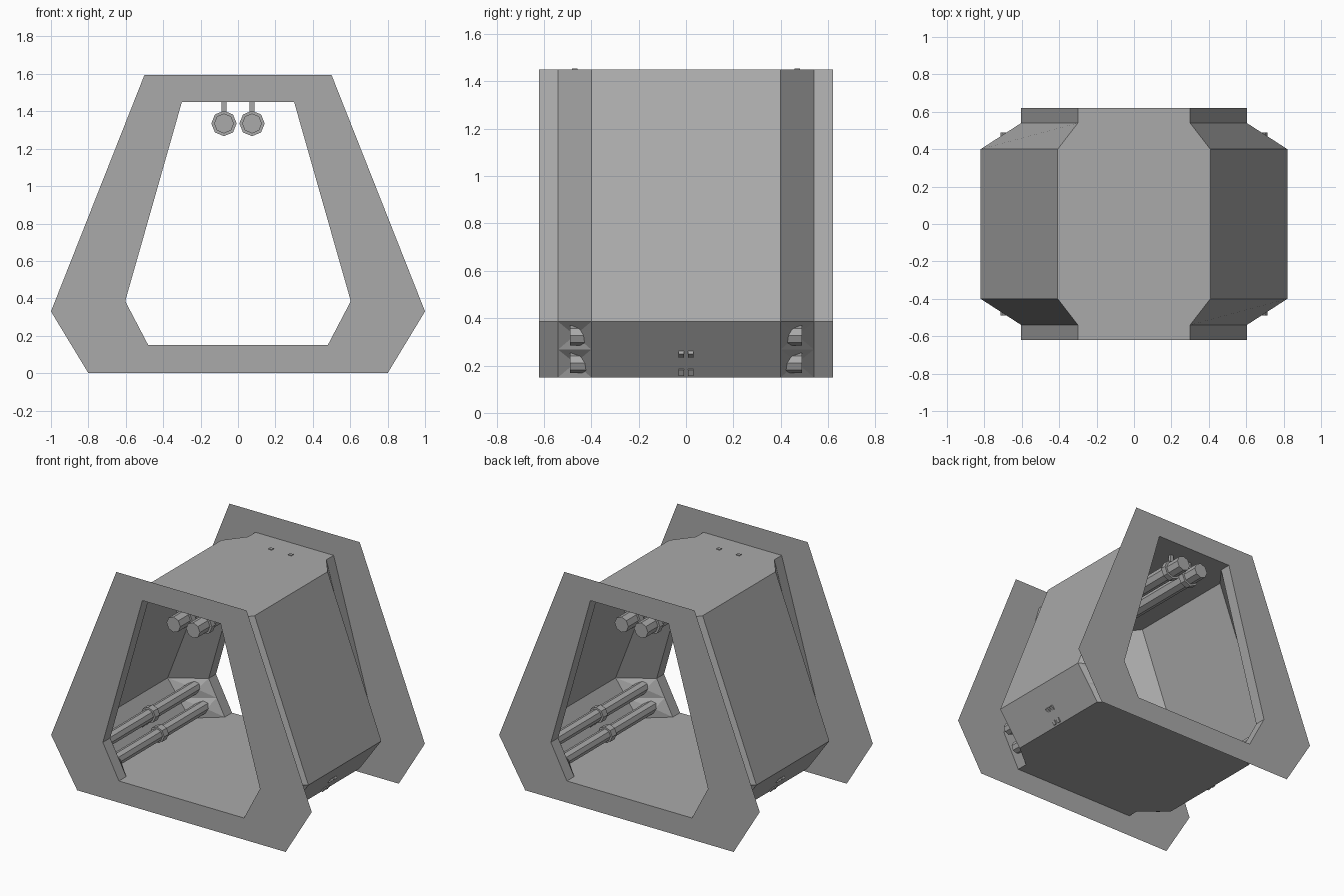
import bpy, bmesh
from mathutils import Vector

cube = bpy.data.objects.get("Cube")
if cube:
    bpy.data.objects.remove(cube, do_unlink=True)

grey = bpy.data.materials.new("plain grey")
grey.use_nodes = True
GREY = (0.4, 0.4, 0.4, 1)
grey.diffuse_color = GREY
grey.node_tree.nodes["Principled BSDF"].inputs["Base Color"].default_value = GREY


def finish(name, bm):
    me = bpy.data.meshes.new(name)
    bm.normal_update()
    bm.to_mesh(me)
    bm.free()
    me.materials.append(grey)
    ob = bpy.data.objects.new(name, me)
    bpy.context.collection.objects.link(ob)
    return ob


def hexagon(half):
    """Mirror three (x, z) points into a closed six-sided outline."""
    return half + [(-x, z) for x, z in reversed(half)]


OUTER = hexagon([(0.5, 1.595), (1.0, 0.33), (0.8, 0.0)])
INNER = hexagon([(0.3, 1.45), (0.603, 0.385), (0.48, 0.15)])
END, NECK, MID, WIDEN = 0.62, 0.54, 0.4, 1.36


def ring(bm, outline, y, widen=1.0):
    return [bm.verts.new((x * widen, y, z)) for x, z in outline]


def bridge(bm, a, b):
    n = len(a)
    return [bm.faces.new((a[i], a[(i + 1) % n], b[(i + 1) % n], b[i])) for i in range(n)]


# Flat end frames
for name, y in (("front_frame", -END), ("back_frame", END)):
    bm = bmesh.new()
    faces = bridge(bm, ring(bm, OUTER, y), ring(bm, INNER, y))
    bmesh.ops.recalc_face_normals(bm, faces=faces)
    bm.normal_update()
    if bm.faces[:][0].normal.y * y < 0:
        bmesh.ops.reverse_faces(bm, faces=bm.faces[:])
    finish(name, bm)

# Corridor shell, widened through the middle
bm = bmesh.new()
sections = [(-END, 1), (-NECK, 1), (-MID, WIDEN), (MID, WIDEN), (NECK, 1), (END, 1)]
rings = [ring(bm, INNER, y, w) for y, w in sections]
for a, b in zip(rings, rings[1:]):
    bridge(bm, a, b)
bmesh.ops.recalc_face_normals(bm, faces=bm.faces[:])

# Lower corner panels: halved, then dented inward around each pipe
corners = [f for f in bm.faces
           if MID < abs(f.calc_center_median().y) < NECK
           and f.calc_center_median().z < 0.3 and abs(f.calc_center_median().x) > 0.3]
slanted = {e for f in corners for e in f.edges
           if abs(e.verts[0].co.z - e.verts[1].co.z) > 0.1}
bmesh.ops.subdivide_edges(bm, edges=list(slanted), cuts=1)
for f in [f for f in bm.faces if len(f.verts) == 6 and MID < abs(f.calc_center_median().y) < NECK
          and abs(f.calc_center_median().x) > 0.3]:
    mids = [v for v in f.verts if 0.2 < v.co.z < 0.3]
    bmesh.utils.face_split(f, mids[0], mids[1])
bm.faces.ensure_lookup_table()
panels = [f for f in bm.faces if len(f.verts) == 4
          and MID < abs(f.calc_center_median().y) < NECK
          and f.calc_center_median().z < 0.36 and abs(f.calc_center_median().x) > 0.3]
for v in bmesh.ops.poke(bm, faces=panels)["verts"]:
    v.co.x -= 0.035 if v.co.x > 0 else -0.035
finish("corridor_shell", bm)


def add_rod(bm, x, z, y, length, radius, sides=8):
    """Capped prism lying along y."""
    rim = []
    for yy in (y - length / 2, y + length / 2):
        v = bmesh.ops.create_circle(bm, cap_ends=True, segments=sides, radius=radius)["verts"]
        for p in v:
            p.co = Vector((x + p.co.x, yy, z + p.co.y))
        rim.append(v)
    faces = bridge(bm, rim[0], rim[1])
    bmesh.ops.recalc_face_normals(bm, faces=bm.faces[:])
    return faces


def add_strut(bm, start, end, wide, deep):
    """Rectangular bar between two points that share a y."""
    a, b = Vector(start), Vector(end)
    along = (b - a).normalized()
    side = along.cross(Vector((0, 1, 0))) * wide / 2
    back = Vector((0, deep / 2, 0))
    caps = [[bm.verts.new(p + side * i + back * j) for i, j in ((-1, -1), (1, -1), (1, 1), (-1, 1))]
            for p in (a, b)]
    bridge(bm, caps[0], caps[1])
    for c in caps:
        bm.faces.new(c)
    bmesh.ops.recalc_face_normals(bm, faces=bm.faces[:])


for s, side in ((1, "left"), (-1, "right")):
    # Ceiling pipe with a hanger near each end
    x, z = s * 0.075, 1.335
    bm = bmesh.new()
    add_rod(bm, x, z, 0, 1.2, 0.053)
    finish(f"{side}_ceiling_pipe", bm)
    bm = bmesh.new()
    for y in (-0.47, 0.47):
        add_rod(bm, x, z, y, 0.04, 0.068)
        add_strut(bm, (x, y, z + 0.05), (x, y, 1.455), 0.026, 0.022)
    finish(f"{side}_ceiling_hangers", bm)

    # Pair of wall pipes, each clamped to the wall at the middle
    for level, px, pz, wx, wz in (("upper", 0.672, 0.327, 0.728, 0.24),
                                  ("lower", 0.604, 0.21, 0.676, 0.168)):
        bm = bmesh.new()
        add_rod(bm, s * px, pz, 0, 0.98, 0.042)
        finish(f"{side}_{level}_wall_pipe", bm)
        bm = bmesh.new()
        add_rod(bm, s * px, pz, 0, 0.05, 0.055)
        for y in (-0.02, 0.02):
            add_strut(bm, (s * px, y, pz), (s * wx, y, wz), 0.03, 0.024)
        finish(f"{side}_{level}_wall_clamp", bm)
